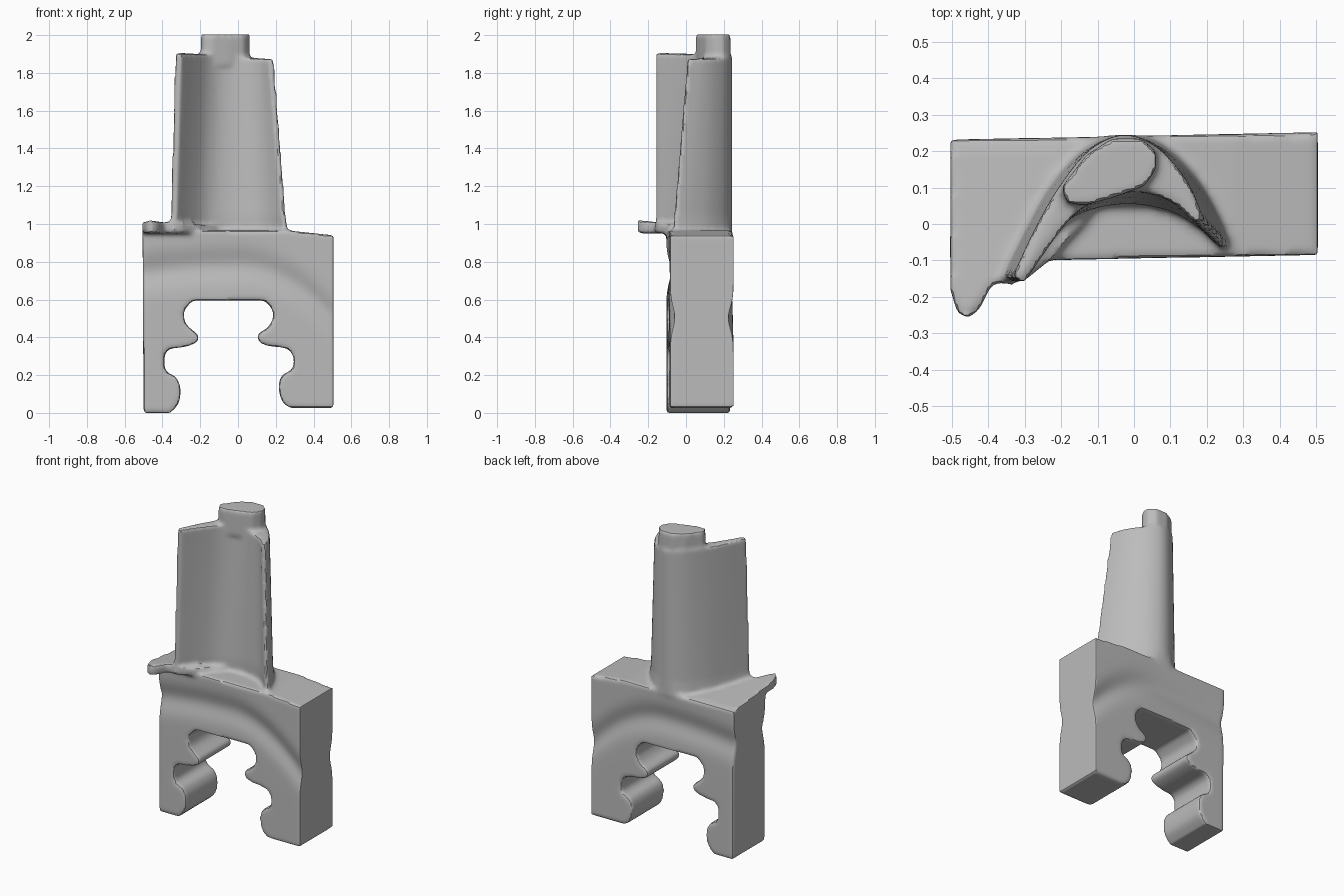
import bpy, bmesh, math
from mathutils import Vector

if "Cube" in bpy.data.objects:
    bpy.data.objects.remove(bpy.data.objects["Cube"])


def spline(pts, steps=5):
    """Catmull-Rom resampling of an open 2D curve."""
    p = [Vector(q) for q in pts]
    p = [2 * p[0] - p[1]] + p + [2 * p[-1] - p[-2]]
    out = []
    for i in range(1, len(p) - 2):
        a, b, c, d = p[i - 1:i + 3]
        for k in range(steps):
            t = k / steps
            out.append(0.5 * (2 * b + (c - a) * t + (2 * a - 5 * b + 4 * c - d) * t * t
                              + (3 * b - a - 3 * c + d) * t ** 3))
    return out + [p[-2]]


def loft(bm, rings):
    """Closed solid through rings with equal point counts."""
    rows = [[bm.verts.new(co) for co in r] for r in rings]
    n = len(rows[0])
    faces = [bm.faces.new(rows[0][::-1]), bm.faces.new(rows[-1])]
    for a, b in zip(rows, rows[1:]):
        for i in range(n):
            j = (i + 1) % n
            faces.append(bm.faces.new((a[i], a[j], b[j], b[i])))
    bmesh.ops.recalc_face_normals(bm, faces=faces)
    bmesh.ops.triangulate(bm, faces=faces)


bm = bmesh.new()

# Root block with the stepped slot
slot_left = [(-0.36, 0.0), (-0.315, 0.05), (-0.305, 0.13), (-0.33, 0.19), (-0.38, 0.22),
             (-0.39, 0.28), (-0.37, 0.335), (-0.28, 0.35), (-0.22, 0.375), (-0.21, 0.41),
             (-0.25, 0.445), (-0.28, 0.48), (-0.285, 0.54), (-0.24, 0.595)]
slot_right = [(0.14, 0.595), (0.18, 0.55), (0.185, 0.5), (0.155, 0.45), (0.11, 0.42),
              (0.11, 0.38), (0.16, 0.355), (0.26, 0.34), (0.295, 0.29), (0.285, 0.23),
              (0.235, 0.2), (0.215, 0.14), (0.235, 0.06), (0.28, 0.025)]
profile = ([(-0.5, 0.0)] + spline(slot_left, 3) + spline(slot_right, 3)
           + [(0.505, 0.025), (0.505, 0.94), (0.27, 0.965), (-0.505, 0.965)])
loft(bm, [[(x, -0.095 + 0.02 * x, z) for x, z in profile],
          [(x, 0.242 + 0.02 * x, z) for x, z in profile]])

# Lip at the front left of the platform, rising forwards
lip = [(-0.505, 0.2), (-0.505, -0.18), (-0.485, -0.245), (-0.455, -0.258), (-0.425, -0.235),
       (-0.39, -0.165), (-0.3, -0.155), (-0.22, -0.09), (-0.1, 0.05), (-0.2, 0.2)]
loft(bm, [[(x, y, 0.95) for x, y in lip],
          [(x, y, 1.02 - 0.11 * (y + 0.25)) for x, y in lip]])

# Curved blade, tapering upwards from a small flare
base_out = [(-0.36, -0.15), (-0.29, -0.01), (-0.22, 0.11), (-0.13, 0.205), (-0.03, 0.245),
            (0.07, 0.215), (0.16, 0.13), (0.22, 0.03), (0.255, -0.055)]
base_in = [(0.235, -0.065), (0.17, -0.005), (0.1, 0.035), (0.0, 0.055), (-0.1, 0.045),
           (-0.18, 0.01), (-0.25, -0.06), (-0.325, -0.16)]
top_out = [(-0.335, -0.15), (-0.27, -0.01), (-0.2, 0.11), (-0.12, 0.205), (-0.03, 0.245),
           (0.05, 0.22), (0.11, 0.165), (0.155, 0.1), (0.19, 0.015)]
top_in = [(0.165, 0.005), (0.12, 0.05), (0.06, 0.08), (-0.01, 0.09), (-0.09, 0.075),
          (-0.16, 0.03), (-0.225, -0.05), (-0.3, -0.16)]
base = spline(base_out) + spline(base_in)
top = spline(top_out) + spline(top_in)
c = Vector((-0.04, 0.05))
flare = [c + (p - c) * 1.05 for p in base]
for p in flare:
    p.y = min(p.y, 0.245)
loft(bm, [[(p.x, p.y, 0.95) for p in flare],
          [(p.x, p.y, 1.05) for p in base],
          [(p.x, p.y, 1.885 - 0.07 * p.x) for p in top]])

# Rounded pad on the blade tip
pad = [(-0.2, 0.1), (-0.185, 0.06), (-0.14, 0.05), (-0.05, 0.075), (0.03, 0.105), (0.06, 0.15),
       (0.06, 0.2), (0.02, 0.235), (-0.06, 0.235), (-0.13, 0.19)]
loft(bm, [[(x, y, z) for x, y in pad] for z in (1.84, 2.004)])

mesh = bpy.data.meshes.new("turbine_blade")
bm.to_mesh(mesh)
bm.free()
blade = bpy.data.objects.new("turbine_blade", mesh)
bpy.context.collection.objects.link(blade)
bpy.context.view_layer.objects.active = blade
blade.select_set(True)


def apply(kind, **settings):
    mod = blade.modifiers.new(kind.lower(), kind)
    for key, value in settings.items():
        setattr(mod, key, value)
    bpy.ops.object.modifier_apply(modifier=mod.name)


# Fuse the parts into one cast body
apply('REMESH', mode='VOXEL', voxel_size=0.012)

# Shallow arched groove across the front and back of the root
for v in blade.data.vertices:
    x, y, z = v.co
    if z < 0.94:
        centre = 0.78 - 1.1 * max(0, x) ** 2 - 0.15 * min(0, x) ** 2
        depth = 0.15 * math.exp(-((z - centre) / 0.08) ** 2)
        v.co.y = 0.075 + (y - 0.075) * (1 - depth)

apply('SMOOTH', factor=0.5, iterations=5)

# Plain grey metal
grey = bpy.data.materials.new("grey_metal")
grey.diffuse_color = (0.5, 0.5, 0.5, 1)
grey.use_nodes = True
grey.node_tree.nodes["Principled BSDF"].inputs["Base Color"].default_value = grey.diffuse_color
blade.data.materials.clear()
blade.data.materials.append(grey)
bpy.ops.object.shade_smooth_by_angle(angle=math.radians(35))
